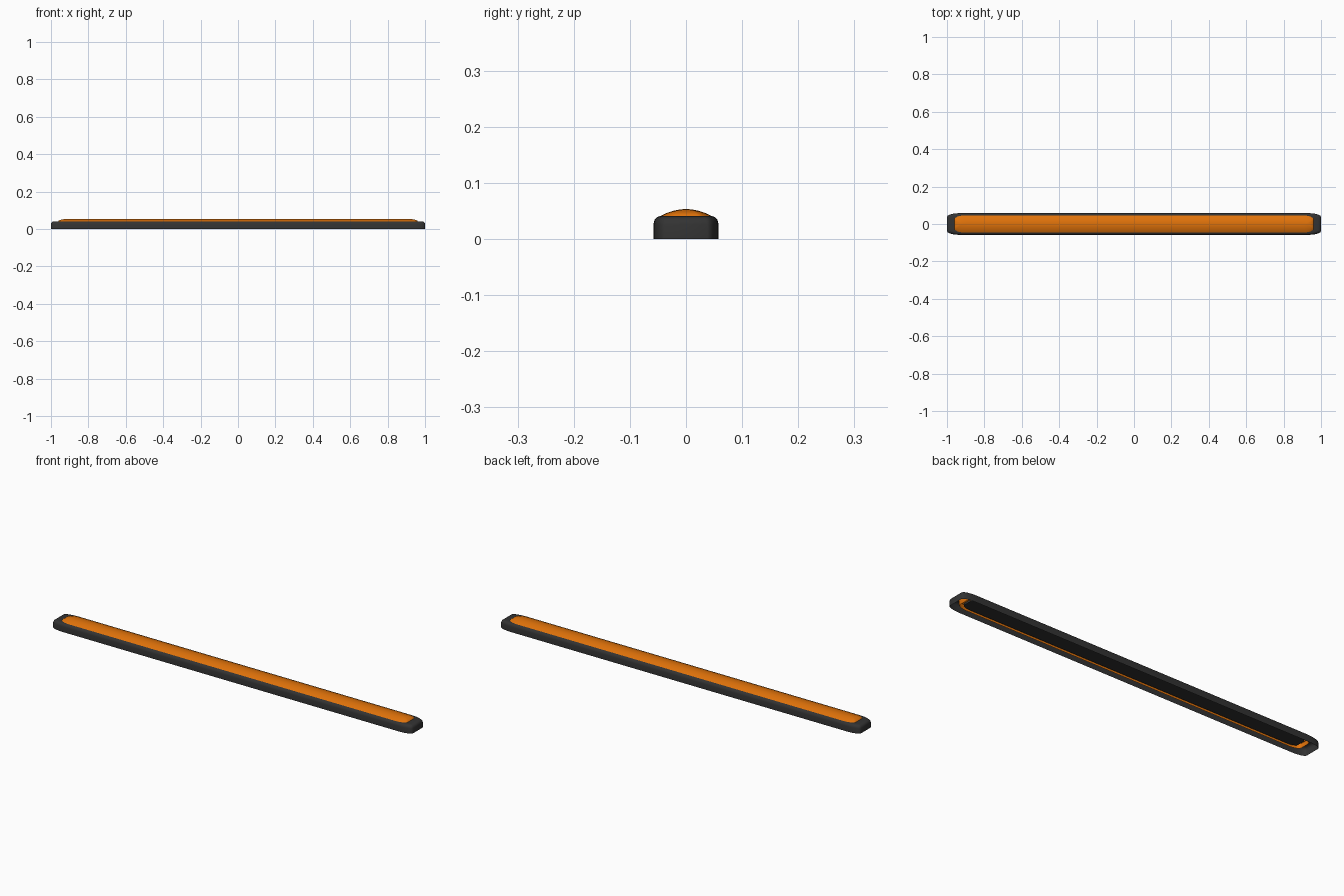
import bpy, bmesh, math

if "Cube" in bpy.data.objects:
    bpy.data.objects.remove(bpy.data.objects["Cube"])


def material(name, rgb):
    m = bpy.data.materials.new(name)
    m.diffuse_color = (*rgb, 1)
    m.use_nodes = True
    m.node_tree.nodes["Principled BSDF"].inputs["Base Color"].default_value = m.diffuse_color
    return m


def outline(hx, hy, rx, ry, n=6):
    """Rounded rectangle whose corners are quarter ellipses rx by ry."""
    pts = []
    for q, (sx, sy) in enumerate([(1, 1), (-1, 1), (-1, -1), (1, -1)]):
        for i in range(n + 1):
            a = math.pi / 2 * (q + i / n)
            pts.append((sx * (hx - rx) + rx * math.cos(a),
                        sy * (hy - ry) + ry * math.sin(a)))
    return pts


def loft(name, rings, mat, cap_start=False, cap_end=False):
    """Skin a stack of rounded outlines: (hx, hy, rx, ry, z)."""
    bm = bmesh.new()
    loops = [[bm.verts.new((x, y, r[4])) for x, y in outline(*r[:4])] for r in rings]
    for a, b in zip(loops, loops[1:]):
        for i in range(len(a)):
            j = (i + 1) % len(a)
            bm.faces.new((a[i], a[j], b[j], b[i]))
    if cap_start:
        bm.faces.new(loops[0][::-1])
    if cap_end:
        bm.faces.new(loops[-1])
    bmesh.ops.recalc_face_normals(bm, faces=bm.faces)
    me = bpy.data.meshes.new(name)
    bm.to_mesh(me)
    bm.free()
    ob = bpy.data.objects.new(name, me)
    bpy.context.collection.objects.link(ob)
    me.materials.append(mat)
    bpy.ops.object.select_all(action='DESELECT')
    ob.select_set(True)
    bpy.context.view_layer.objects.active = ob
    bpy.ops.object.shade_smooth_by_angle(angle=math.radians(40))
    return ob


dark = material("dark_plastic", (0.033, 0.033, 0.033))
black = material("black_panel", (0.03, 0.03, 0.03))
amber = material("amber_lens", (0.75, 0.17, 0.003))

# Surrounding frame: a thin hollow shell, open below, with a rounded top edge
loft("frame", [
    (1.0, 0.058, 0.07, 0.020, 0.0),
    (1.0, 0.058, 0.07, 0.020, 0.026),
    (0.998, 0.056, 0.07, 0.020, 0.034),
    (0.992, 0.052, 0.068, 0.019, 0.0385),
    (0.984, 0.047, 0.065, 0.018, 0.0405),
    (0.960, 0.044, 0.055, 0.022, 0.0405),
], dark)

# Domed lens: short skirt down inside the frame, then an arc rising to the crown
dome = [(0.957, 0.045, 0.055, 0.022, 0.015), (0.961, 0.046, 0.055, 0.024, 0.0405)]
for i in range(1, 8):
    t = i / 8
    dome.append((0.961 - 0.045 * t ** 1.5, 0.046 * (1 - t), 0.055,
                 0.024 * (1 - t), 0.0405 + 0.0125 * (1 - (1 - t) ** 2)))
loft("lens", dome, amber, cap_end=True)

# Back panel inside the lens skirt, leaving a narrow gap round it
loft("back_panel", [
    (0.935, 0.038, 0.045, 0.02, 0.020),
    (0.935, 0.038, 0.045, 0.02, 0.030),
], black, cap_start=True, cap_end=True)
